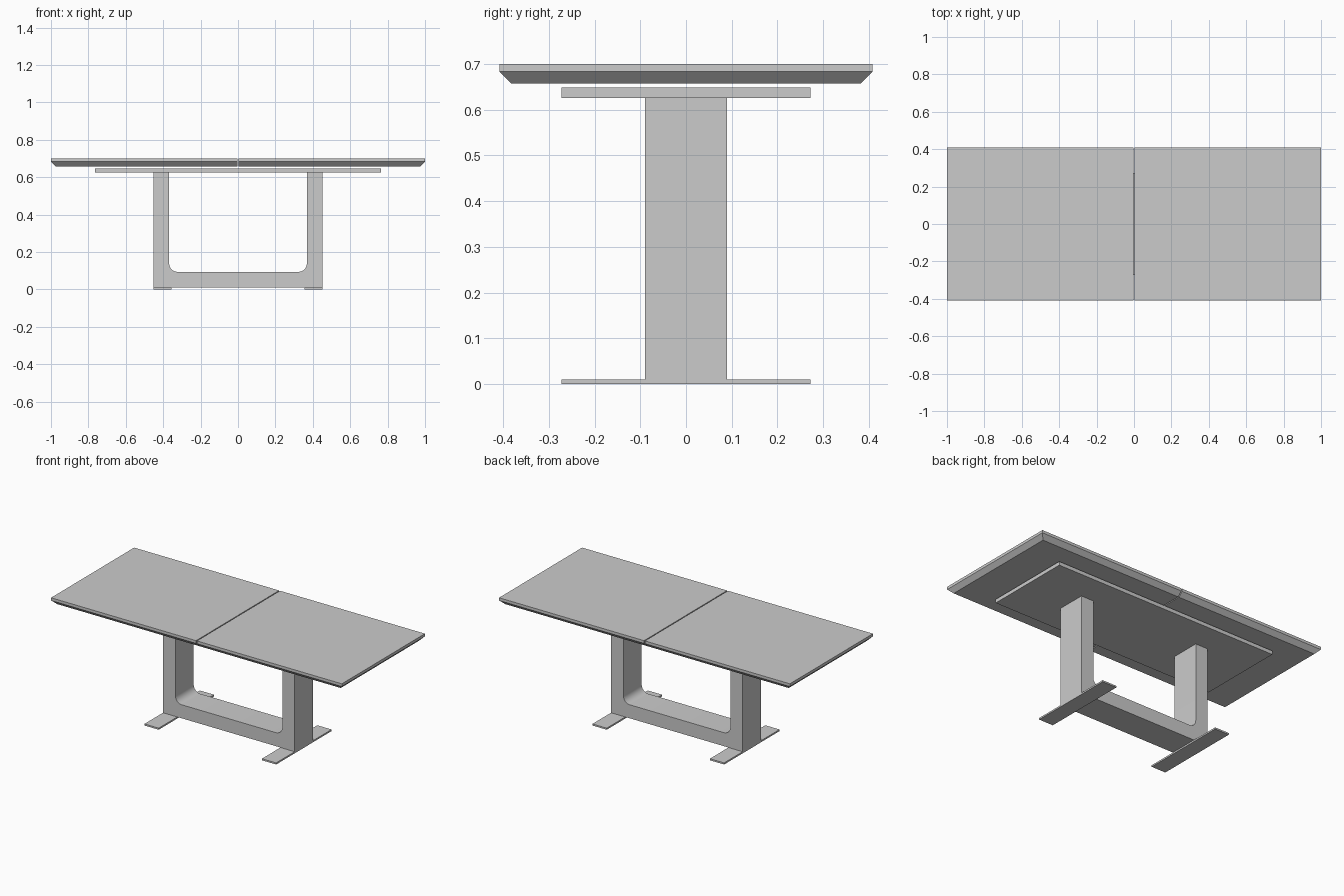
import bpy, bmesh, math

cube = bpy.data.objects.get("Cube")
if cube:
    bpy.data.objects.remove(cube, do_unlink=True)

grey = bpy.data.materials.new("plain_grey")
grey.use_nodes = True
colour = (0.6, 0.6, 0.6, 1)
grey.diffuse_color = colour
grey.node_tree.nodes["Principled BSDF"].inputs["Base Color"].default_value = colour


def finish(name, bm):
    bmesh.ops.recalc_face_normals(bm, faces=bm.faces)
    mesh = bpy.data.meshes.new(name)
    bm.to_mesh(mesh)
    bm.free()
    mesh.materials.append(grey)
    obj = bpy.data.objects.new(name, mesh)
    bpy.context.collection.objects.link(obj)
    return obj


def box(name, low, high):
    bm = bmesh.new()
    bmesh.ops.create_cube(bm, size=1)
    for v in bm.verts:
        v.co = [(a + b) / 2 + c * (b - a) for a, b, c in zip(low, high, v.co)]
    return finish(name, bm)


def top_half(name, side):
    """Half of the table top, its underside bevelled on the three outer edges."""
    bm = bmesh.new()
    rings = []
    for z, inset in ((0.657, 0.026), (0.683, 0), (0.70, 0)):
        x, y = 1 - inset, 0.408 - inset
        corners = ((0.003, -y), (x, -y), (x, y), (0.003, y))
        rings.append([bm.verts.new((side * a, b, z)) for a, b in corners])
    for lower, upper in zip(rings, rings[1:]):
        for i in range(4):
            j = (i + 1) % 4
            bm.faces.new((lower[i], lower[j], upper[j], upper[i]))
    bm.faces.new(rings[0])
    bm.faces.new(rings[-1])
    return finish(name, bm)


# Table top and the board beneath it
top_half("table_top_left", 1)
top_half("table_top_right", -1)
box("support_board", (-0.765, -0.272, 0.625), (0.765, 0.272, 0.648))

# U-shaped pedestal with rounded inner corners
outer, inner, floor, radius = 0.453, 0.368, 0.094, 0.045
half = [(outer, 0.01), (outer, 0.625), (inner, 0.625)]
for step in range(9):
    angle = step / 8 * math.pi / 2
    half.append((inner - radius + radius * math.cos(angle),
                 floor + radius - radius * math.sin(angle)))
profile = half + [(-x, z) for x, z in reversed(half)]
bm = bmesh.new()
face = bm.faces.new([bm.verts.new((x, -0.09, z)) for x, z in profile])
extruded = bmesh.ops.extrude_face_region(bm, geom=[face])["geom"]
bmesh.ops.translate(bm, vec=(0, 0.18, 0),
                    verts=[g for g in extruded if isinstance(g, bmesh.types.BMVert)])
pedestal = finish("pedestal", bm)
bpy.ops.object.select_all(action="DESELECT")
pedestal.select_set(True)
bpy.context.view_layer.objects.active = pedestal
bpy.ops.object.shade_smooth_by_angle(angle=math.radians(30))

# Flat floor plates
box("foot_left", (0.355, -0.272, 0), (outer, 0.272, 0.01))
box("foot_right", (-outer, -0.272, 0), (-0.355, 0.272, 0.01))
